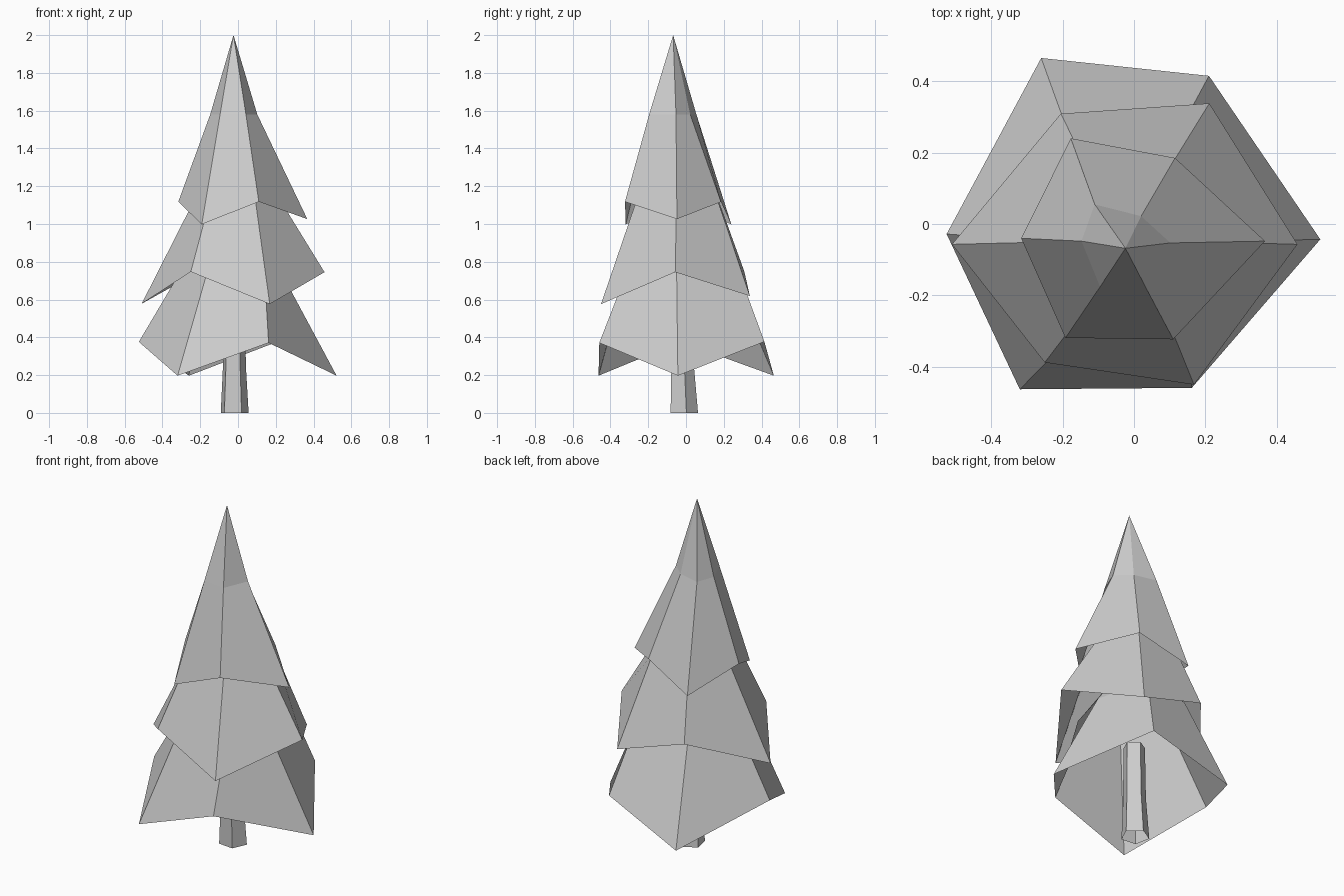
import bpy
import bmesh
from math import cos, sin, tau, radians

# Remove the default object if it is present
default_object = bpy.data.objects.get("Cube")
if default_object is not None:
    bpy.data.objects.remove(default_object, do_unlink=True)

# Single plain grey for the whole tree
grey = bpy.data.materials.new("plain grey")
grey.use_nodes = True
colour = (0.61, 0.61, 0.61, 1)
grey.diffuse_color = colour
for node in grey.node_tree.nodes:
    if node.type == "BSDF_PRINCIPLED":
        node.inputs["Base Color"].default_value = colour


def loft(name, rings, tip):
    """Skin a stack of counter-clockwise rings, open below, closed to a tip."""
    bm = bmesh.new()
    stack = [[bm.verts.new(point) for point in ring] for ring in rings]
    sides = len(stack[0])
    for lower, upper in zip(stack, stack[1:]):
        for i in range(sides):
            j = (i + 1) % sides
            bm.faces.new((lower[i], lower[j], upper[j], upper[i]))
    last = stack[-1]
    apex = bm.verts.new(tip)
    for i in range(sides):
        bm.faces.new((last[i], last[(i + 1) % sides], apex))
    mesh = bpy.data.meshes.new(name)
    bm.to_mesh(mesh)
    bm.free()
    mesh.materials.append(grey)
    tree_part = bpy.data.objects.new(name, mesh)
    bpy.context.collection.objects.link(tree_part)


def branch_tier(name, hem, waist, waist_height, tip):
    """Hollow six-sided skirt with a zigzag hem, narrowing to a waist and tip."""
    waist_ring = [(x, y, waist_height) for x, y in waist]
    loft(name, [hem, waist_ring], tip)


def pentagon(centre_x, centre_y, height, radius):
    """Level five-sided ring, turned so one corner points to the front left."""
    angles = [radians(12) + tau * i / 5 for i in range(5)]
    return [(centre_x + radius * cos(a), centre_y + radius * sin(a), height)
            for a in angles]


# Hollow trunk, flared at the foot and ending inside the lowest branches
loft("trunk",
     [pentagon(-.02, -.014, 0, .078),
      pentagon(-.021, -.022, .25, .064),
      pentagon(-.021, -.024, .56, .06)],
     (-.021, -.024, .56))

# Branch corners run from right round the back, left and front
branch_tier("lower_branches",
            [(.522, -.043, .197), (.21, .415, .377), (-.26, .465, .197),
             (-.525, -.028, .376), (-.32, -.463, .197), (.162, -.459, .371)],
            [(.209, -.05), (.13, .267), (-.17, .216),
             (-.286, -.045), (-.153, -.295), (.138, -.3)],
            .78, (-.02, -.06, 1.1))

branch_tier("middle_branches",
            [(.458, -.057, .745), (.211, .338, .619), (-.205, .309, .748),
             (-.51, -.057, .578), (-.25, -.388, .747), (.168, -.45, .576)],
            [(.215, -.05), (.103, .163), (-.135, .167),
             (-.225, -.05), (-.145, -.25), (.09, -.257)],
            1.14, (-.025, -.06, 1.45))

branch_tier("upper_branches",
            [(.367, -.048, 1.026), (.115, .185, 1.117), (-.177, .24, .998),
             (-.316, -.04, 1.118), (-.192, -.319, .998), (.11, -.323, 1.118)],
            [(.102, -.053), (.02, .022), (-.11, .055),
             (-.147, -.048), (-.095, -.176), (.042, -.195)],
            1.58, (-.024, -.068, 2))
